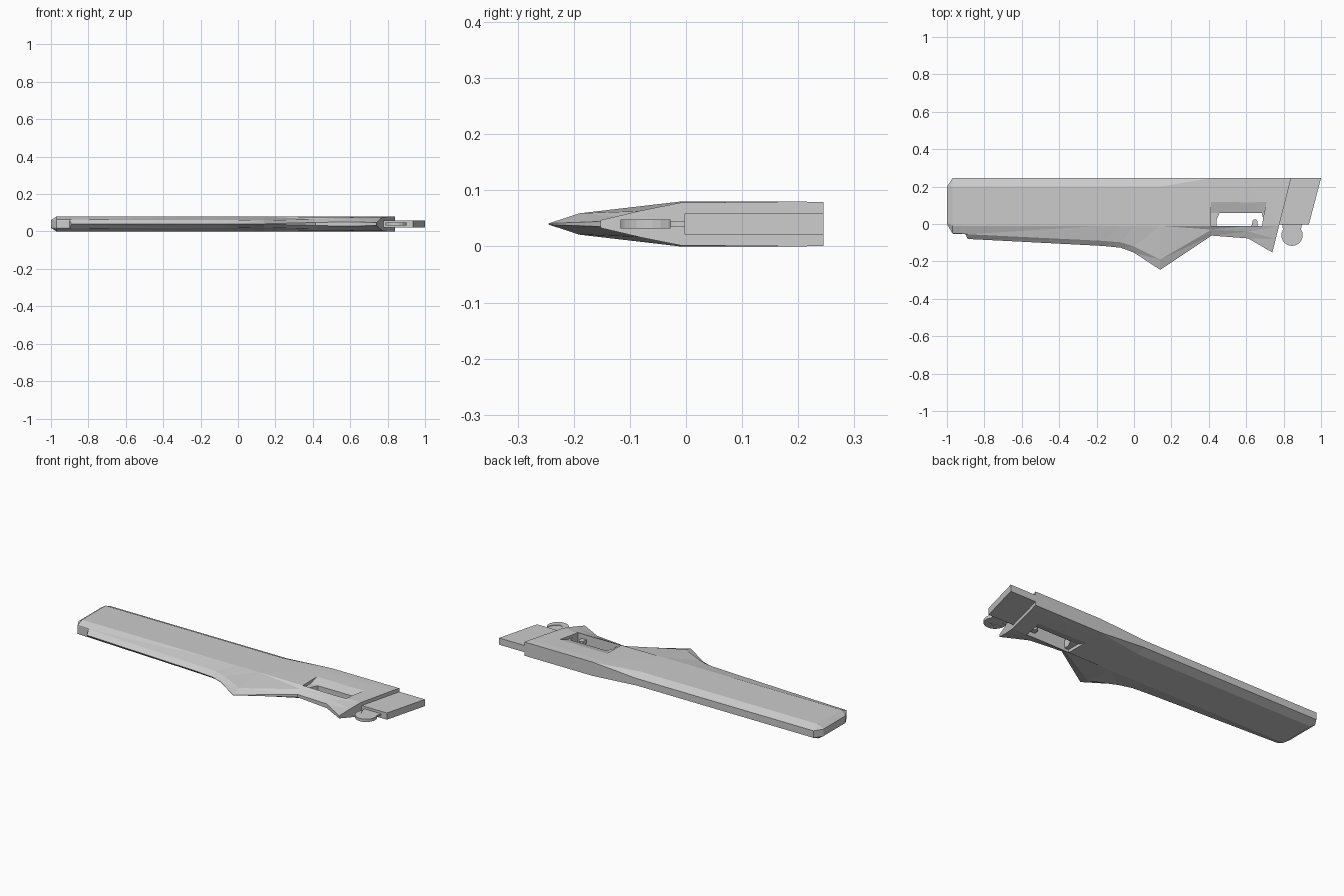
import bpy, bmesh, math

if "Cube" in bpy.data.objects:
    bpy.data.objects.remove(bpy.data.objects["Cube"])

MID = 0.04  # height of the symmetry plane


def finish(bm, name):
    bmesh.ops.recalc_face_normals(bm, faces=bm.faces)
    me = bpy.data.meshes.new(name)
    bm.to_mesh(me)
    bm.free()
    ob = bpy.data.objects.new(name, me)
    bpy.context.collection.objects.link(ob)
    return ob


def prism(name, lower, upper):
    """Solid between two matching 3D outlines."""
    bm = bmesh.new()
    a = [bm.verts.new(p) for p in lower]
    b = [bm.verts.new(p) for p in upper]
    n = len(a)
    bm.faces.new(a)
    bm.faces.new(b)
    for i in range(n):
        j = (i + 1) % n
        bm.faces.new((a[i], a[j], b[j], b[i]))
    return finish(bm, name)


def slab(name, outline, half):
    return prism(name, [(x, y, MID - half) for x, y in outline],
                 [(x, y, MID + half) for x, y in outline])


def cut(target, cutter):
    m = target.modifiers.new("cut", 'BOOLEAN')
    m.operation = 'DIFFERENCE'
    m.solver = 'EXACT'
    m.object = cutter
    bpy.context.view_layer.objects.active = target
    bpy.ops.object.modifier_apply(modifier=m.name)
    bpy.data.objects.remove(cutter)


# Main body: stations of (x, slant, then back, shoulder, ridge, mid, edge as y, half-height)
stations = [
    (-1.0, 0, (.20, .02), (.19, .02), (.01, .02), (.005, .02), (0, .019)),
    (-.97, 0, (.245, .02), (.20, .04), (-.01, .04), (-.05, .024), (-.052, .02)),
    (-.90, 0, (.245, .02), (.20, .04), (-.01, .04), (-.053, .024), (-.055, .02)),
    (-.89, 0, (.245, .02), (.20, .04), (-.01, .04), (-.055, .023), (-.08, .001)),
    (-.17, 0, (.245, .02), (.20, .04), (-.01, .04), (-.09, .022), (-.117, .001)),
    (-.07, 0, (.245, .02), (.20, .04), (-.01, .04), (-.098, .022), (-.127, .001)),
    (.00, 0, (.245, .02), (.20, .04), (-.01, .04), (-.12, .021), (-.153, .001)),
    (.14, 0, (.245, .02), (.20, .04), (-.01, .04), (-.19, .019), (-.245, .001)),
    (.415, 0, (.245, .039), (.20, .04), (-.01, .038), (-.03, .025), (-.062, .008)),
    (.61, 0, (.245, .039), (.20, .04), (-.01, .036), (-.04, .026), (-.077, .012)),
    (.84, .253, (.245, .039), (.20, .04), (-.01, .038), (-.08, .024), (-.152, .007)),
]
bm = bmesh.new()
rings = []
for x, s, *pts in stations:
    loop = [(y, h) for y, h in pts] + [(y, -h) for y, h in reversed(pts)]
    rings.append([bm.verts.new((x + s * (y - .245), y, MID + h)) for y, h in loop])
for a, b in zip(rings, rings[1:]):
    for i in range(len(a)):
        j = (i + 1) % len(a)
        bm.faces.new((a[i], a[j], b[j], b[i]))
bm.faces.new(rings[0])
bm.faces.new(rings[-1])
bmesh.ops.triangulate(bm, faces=[f for f in bm.faces if len(f.verts) == 4])
body = finish(bm, "stock_body")

# Sloped recesses around the opening, top and bottom
for sign in (1, -1):
    wedge = [(.12, .04), (.06, .022), (-.01, .022), (-.01, .06), (.12, .06)]
    cut(body, prism("recess_cutter",
                    [(.413, y, MID + sign * h) for y, h in wedge],
                    [(.683 + .22 * y, y, MID + sign * h) for y, h in wedge]))

# Opening through the body
cut(body, slab("opening_cutter", [(.44, -.01), (.44, .02), (.458, .06), (.683, .06),
                                  (.69, .03), (.685, -.01)], .1))

# Small peg inside the opening
slab("opening_peg", [(.628, -.015), (.634, .018), (.642, .025), (.652, .025),
                     (.66, .015), (.662, -.015)], .01)

# End plate
slab("end_plate", [(.835, .245), (1, .245), (.935, -.003), (.77, -.003)], .019)

# Rounded tongue below the end plate
cx, cy, r = .845, -.06, .057
tongue = [(.79, .01), (.795, -.02), (.81, -.055), (.828, -.076), (.845, -.082),
          (.862, -.076), (.88, -.055), (.895, -.02), (.90, .01)]
slab("hinge_tongue", tongue, .005)

# Hinge ring wrapped round the tongue
disc = [(cx + r * math.cos(math.tau * i / 24), cy + r * math.sin(math.tau * i / 24))
        for i in range(24)]
ring = slab("hinge_ring", disc, .008)
cut(ring, slab("tongue_cutter", tongue, .1))
